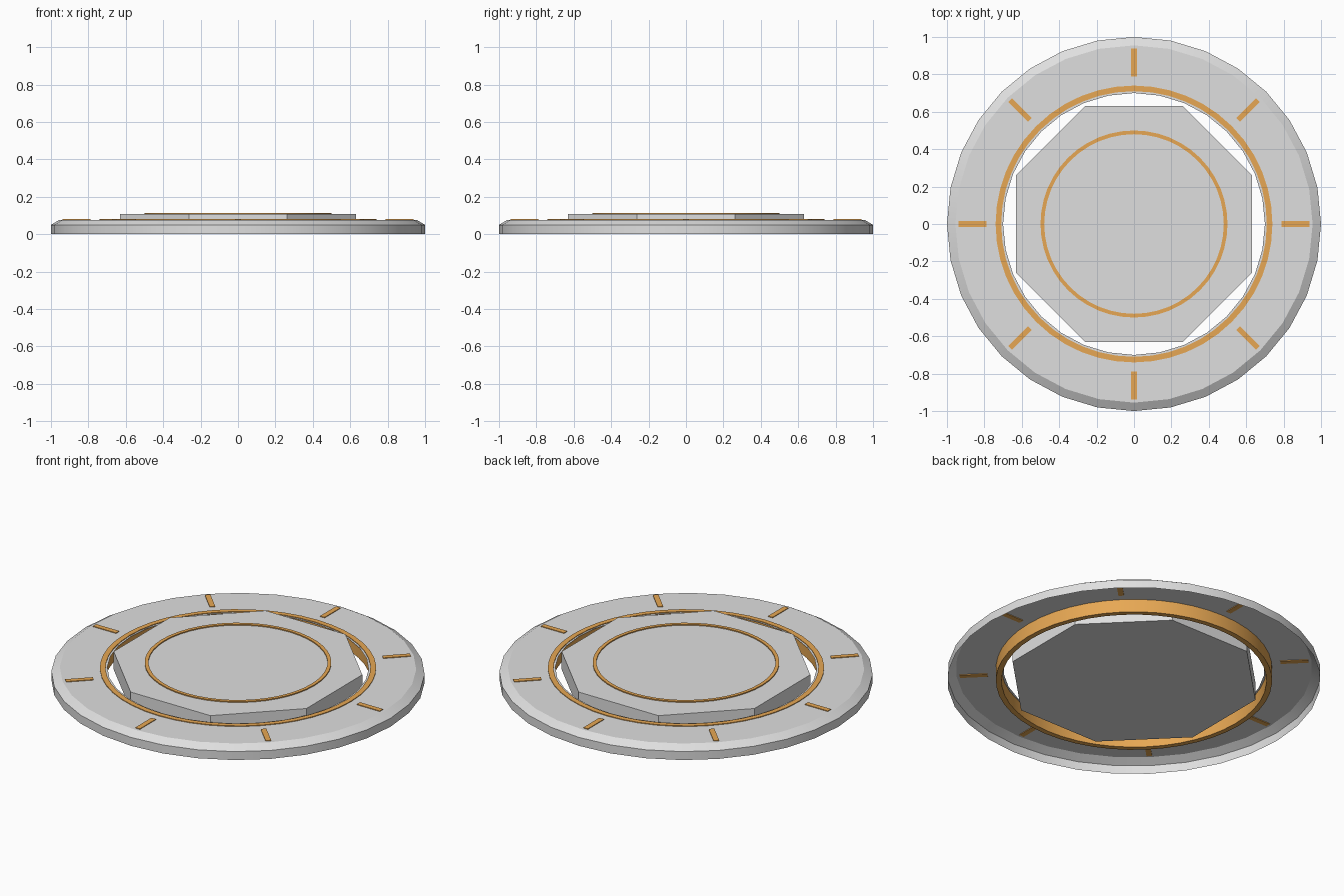
import bpy
import bmesh
import math
from mathutils import Matrix

if "Cube" in bpy.data.objects:
    bpy.data.objects.remove(bpy.data.objects["Cube"])


def material(name, colour):
    m = bpy.data.materials.new(name)
    m.diffuse_color = (*colour, 1)
    m.use_nodes = True
    m.node_tree.nodes["Principled BSDF"].inputs["Base Color"].default_value = m.diffuse_color
    return m


GREY = material("light_grey", (0.74, 0.74, 0.74))
ORANGE = material("orange", (0.82, 0.40, 0.09))


def finish(name, bm, mat, smooth=False):
    mesh = bpy.data.meshes.new(name)
    bm.to_mesh(mesh)
    bm.free()
    mesh.materials.append(mat)
    ob = bpy.data.objects.new(name, mesh)
    bpy.context.collection.objects.link(ob)
    if smooth:
        bpy.ops.object.select_all(action='DESELECT')
        ob.select_set(True)
        bpy.context.view_layer.objects.active = ob
        bpy.ops.object.shade_smooth_by_angle(angle=math.radians(30))
    return ob


def lathe(name, profile, sides, mat, closed):
    """Turn an (r, z) profile, listed outside-up then inwards, around z."""
    bm = bmesh.new()
    rings = []
    for r, z in profile:
        rings.append([bm.verts.new((r * math.cos(2 * math.pi * i / sides),
                                    r * math.sin(2 * math.pi * i / sides), z))
                      for i in range(sides)])
    pairs = list(zip(rings, rings[1:]))
    if closed:
        pairs.append((rings[-1], rings[0]))
    for a, b in pairs:
        for i in range(sides):
            j = (i + 1) % sides
            bm.faces.new((a[i], a[j], b[j], b[i]))
    return finish(name, bm, mat, True)


def band(name, inner, outer, z0, z1, sides):
    return lathe(name, [(outer, z0), (outer, z1), (inner, z1), (inner, z0)],
                 sides, ORANGE, True)


# outer plate: a thin shell, open underneath, with a chamfered rim
lathe("outer_plate", [(1, 0), (1, 0.05), (0.955, 0.077), (0.70, 0.077)],
      32, GREY, False)

# orange collar round the opening
band("opening_collar", 0.71, 0.74, 0.0, 0.081, 48)

# octagonal centre block with flat sides facing the axes
bm = bmesh.new()
bmesh.ops.create_cone(bm, cap_ends=True, segments=8, radius1=0.682,
                      radius2=0.682, depth=0.107,
                      matrix=Matrix.Translation((0, 0, 0.0535))
                      @ Matrix.Rotation(math.pi / 8, 4, 'Z'))
# make sure flats face the axes whatever the primitive's start angle
if max(v.co.x for v in bm.verts) > 0.66:
    bmesh.ops.rotate(bm, verts=bm.verts, matrix=Matrix.Rotation(math.pi / 8, 3, 'Z'))
finish("centre_block", bm, GREY)

# thin orange ring on the centre block
band("centre_ring", 0.48, 0.50, 0.104, 0.113, 48)

# eight radial marks let into the outer plate
for k in range(8):
    bm = bmesh.new()
    bmesh.ops.create_cube(bm, size=1,
                          matrix=Matrix.Rotation(k * math.pi / 4, 4, 'Z')
                          @ Matrix.Translation((0.8625, 0, 0.077))
                          @ Matrix.Diagonal((0.15, 0.03, 0.008, 1)))
    finish("radial_mark_%d" % (k + 1), bm, ORANGE)
